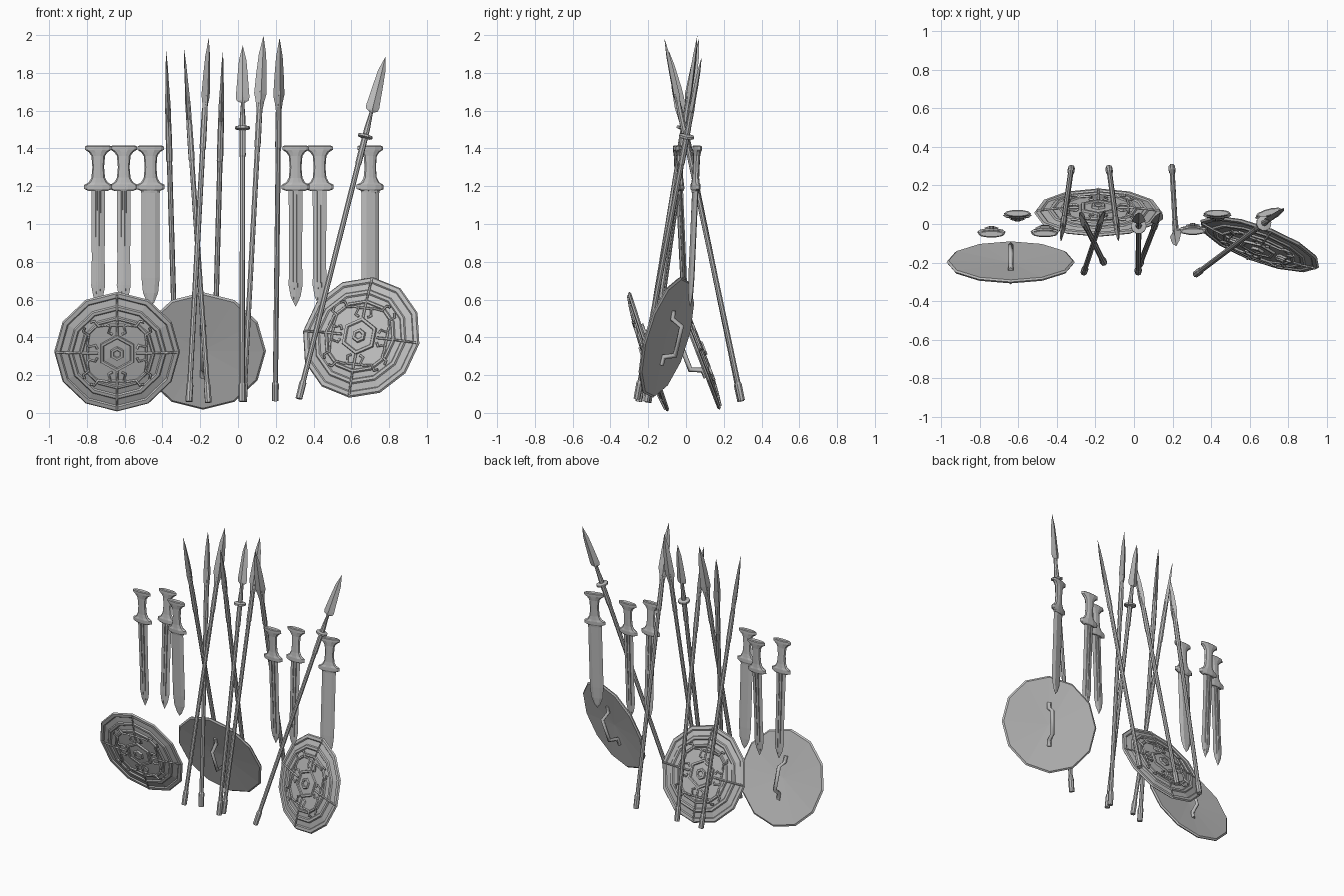
import bpy, bmesh, math
from mathutils import Vector, Matrix

cube = bpy.data.objects.get("Cube")
if cube:
    bpy.data.objects.remove(cube)

metal = bpy.data.materials.new("plain grey")
metal.use_nodes = True
GREY = (0.5, 0.5, 0.5, 1)
metal.diffuse_color = GREY
metal.node_tree.nodes["Principled BSDF"].inputs["Base Color"].default_value = GREY


def add_object(name, mesh, matrix):
    mesh.materials.clear()
    mesh.materials.append(metal)
    obj = bpy.data.objects.new(name, mesh)
    bpy.context.collection.objects.link(obj)
    obj.matrix_world = matrix
    return obj


def loft(name, sections, sides, matrix, phase=0.0):
    """Closed solid through (height, half width, half depth) sections."""
    bm = bmesh.new()
    rings = []
    for h, w, d in sections:
        ring = []
        for k in range(sides):
            a = phase + math.tau * k / sides
            ring.append(bm.verts.new((w * math.cos(a), d * math.sin(a), h)))
        rings.append(ring)
    for low, high in zip(rings, rings[1:]):
        for k in range(sides):
            j = (k + 1) % sides
            bm.faces.new((low[k], low[j], high[j], high[k]))
    bm.faces.new(rings[0][::-1])
    bm.faces.new(rings[-1])
    bmesh.ops.remove_doubles(bm, verts=bm.verts, dist=0.0002)
    bmesh.ops.recalc_face_normals(bm, faces=bm.faces)
    mesh = bpy.data.meshes.new(name)
    bm.to_mesh(mesh)
    bm.free()
    return add_object(name, mesh, matrix)


def rods(name, paths, radius, matrix):
    """Square-section bars swept along several paths, as one mesh."""
    curve = bpy.data.curves.new(name, "CURVE")
    curve.dimensions = "3D"
    curve.bevel_depth = radius
    curve.bevel_resolution = 0
    curve.use_fill_caps = True
    for path in paths:
        spline = curve.splines.new("POLY")
        spline.points.add(len(path) - 1)
        for point, co in zip(spline.points, path):
            point.co = (*co, 1)
    helper = bpy.data.objects.new(name + "_path", curve)
    bpy.context.collection.objects.link(helper)
    bpy.context.view_layer.update()
    ready = helper.evaluated_get(bpy.context.evaluated_depsgraph_get())
    mesh = bpy.data.meshes.new_from_object(ready)
    bpy.data.objects.remove(helper)
    return add_object(name, mesh, matrix)


def frame(origin, up_axis, side_hint):
    """Matrix with local z on up_axis and local x close to side_hint."""
    z = Vector(up_axis).normalized()
    x = Vector(side_hint)
    x = (x - z * x.dot(z)).normalized()
    return Matrix.Translation(origin) @ Matrix((x, z.cross(x), z)).transposed().to_4x4()


# Shields: twelve-sided dish with raised rings, spokes, curls and a back handle
DISH = [(0.012, 0), (0, 0.322), (0.008, 0.333), (0.018, 0.326), (0.02, 0.305),
        (0.013, 0.298), (0.021, 0.262), (0.029, 0.256), (0.03, 0.24), (0.023, 0.233),
        (0.028, 0.203), (0.037, 0.198), (0.038, 0.187), (0.031, 0.182), (0.038, 0)]
CURL = [(0.025, 0.105), (0.045, 0.115), (0.035, 0.15), (0.055, 0.158),
        (0.1, 0.15), (0.12, 0.178), (0.142, 0.172)]


def shield(name, origin, normal, up):
    n = Vector(normal)
    m = frame(origin, n, Vector(up).cross(n))
    loft(name + "_dish", [(h, r, r) for h, r in DISH], 12, m)
    ring = [(0.035, 0.103), (0.046, 0.1), (0.046, 0.085), (0.04, 0.08), (0.042, 0.04),
            (0.054, 0.036), (0.054, 0.022), (0.049, 0.018), (0.049, 0)]
    loft(name + "_boss", [(h, r, r) for h, r in ring], 6, m, math.pi / 6)
    spokes, curls = [], []
    for k in range(4):
        turn = Matrix.Rotation(k * math.pi / 2, 3, "Z")
        spokes.append([turn @ Vector(p) for p in ((0, 0.18, 0.036), (0, 0.25, 0.03), (0, 0.318, 0.02))])
        curls.append([turn @ Vector((x, 0.155, 0.036)) for x in (-0.04, 0.04)])
        curls.append([turn @ Vector((0, y, 0.038)) for y in (0.1, 0.18)])
        for s in (-1, 1):
            curls.append([turn @ Vector((s * x, y, 0.038)) for x, y in CURL])
    rods(name + "_spokes", spokes, 0.006, m)
    rods(name + "_curls", curls, 0.007, m)
    half = [(0, 0.15, 0.004), (0, 0.105, 0.0), (0, 0.08, -0.06)]
    rods(name + "_handle", [half + [(x, -y, z) for x, y, z in half[::-1]]], 0.015, m)


shield("right_shield", (-0.64, -0.19, 0.327), (0, -0.95, -0.31), (0, -0.31, 0.95))
shield("middle_shield", (-0.185, 0.05, 0.325), (0, 0.93, 0.36), (0, -0.36, 0.93))
shield("left_shield", (0.655, -0.095, 0.397), (-0.33, -0.90, 0.27), (0.19, 0.22, 0.96))

# Spear heads: (distance below tip, half width, half depth)
HEADS = {
    "ringed": [(0, 0, 0), (0.08, 0.02, 0.008), (0.16, 0.027, 0.011), (0.275, 0.036, 0.013),
               (0.295, 0.033, 0.013), (0.305, 0.016, 0.014)],
    "socketed": [(0, 0, 0), (0.1, 0.02, 0.008), (0.2, 0.028, 0.012), (0.31, 0.034, 0.013),
                 (0.35, 0.024, 0.014), (0.4, 0.016, 0.014)],
    "leaf": [(0, 0, 0), (0.08, 0.014, 0.006), (0.2, 0.026, 0.01), (0.3, 0.03, 0.012),
             (0.38, 0.022, 0.013), (0.44, 0.013, 0.013)],
}


def spear(name, kind, tip, foot, facing):
    tip, foot = Vector(tip), Vector(foot)
    length = (tip - foot).length
    a = math.radians(facing)
    m = frame(tip, tip - foot, (math.cos(a), math.sin(a), 0))
    loft(name + "_head", [(-d, w, t) for d, w, t in HEADS[kind]], 4, m)
    loft(name + "_midrib", [(-0.06, 0.002, 0.004), (-0.3, 0.009, 0.015), (-0.42, 0.014, 0.015)], 8, m)
    shaft = [(-length, 0.018), (0.09 - length, 0.019), (0.1 - length, 0.014),
             (-0.6, 0.014), (-0.59, 0.017), (-0.4, 0.016), (-0.3, 0.008)]
    loft(name + "_shaft", [(h, r, r) for h, r in shaft], 8, m)
    if kind == "ringed":
        collar = [(-0.455, 0.014), (-0.448, 0.04), (-0.436, 0.04), (-0.43, 0.014)]
        loft(name + "_collar", [(h, r, r) for h, r in collar], 10, m)


SPEARS = [
    ("leaf", (-0.38, -0.09, 1.915), (-0.325, 0.29, 0.06), 90),
    ("leaf", (-0.285, 0.06, 1.925), (-0.157, -0.2, 0.055), 75),
    ("socketed", (-0.155, 0.07, 1.985), (-0.26, -0.25, 0.06), 50),
    ("leaf", (-0.08, -0.09, 1.915), (-0.13, 0.29, 0.06), 90),
    ("ringed", (0.025, 0.06, 1.945), (0.022, -0.25, 0.06), 0),
    ("socketed", (0.135, 0.06, 1.998), (0.03, -0.21, 0.06), 15),
    ("socketed", (0.22, -0.115, 1.985), (0.197, 0.295, 0.065), 30),
    ("ringed", (0.78, 0.083, 1.885), (0.322, -0.26, 0.075), 10),
]
for i, spec in enumerate(SPEARS):
    spear(f"spear_{i + 1}", *spec)

# Swords: waisted grip between two flared ends, hanging point down
GRIP = [(0, 0.06, 0.014), (-0.005, 0.07, 0.019), (-0.022, 0.07, 0.019), (-0.035, 0.05, 0.018),
        (-0.055, 0.036, 0.016), (-0.115, 0.031, 0.016), (-0.17, 0.036, 0.016),
        (-0.195, 0.05, 0.018), (-0.208, 0.074, 0.02), (-0.23, 0.074, 0.02), (-0.24, 0.05, 0.016)]
NARROW = [(-0.23, 0.037, 0.009), (-0.6, 0.034, 0.009), (-0.74, 0.037, 0.009),
          (-0.8, 0.026, 0.007), (-0.855, 0, 0)]
BROAD = [(-0.23, 0.048, 0.012), (-0.7, 0.048, 0.012), (-0.78, 0.04, 0.01),
         (-0.83, 0.02, 0.006), (-0.855, 0, 0)]


def sword(name, x, y, broad, turn):
    lean = 0.045 if y > 0 else -0.045
    a = math.radians(turn)
    m = frame((x, y, 1.415), (0, lean, 1), (math.cos(a), math.sin(a), 0))
    loft(name + "_grip", GRIP, 10, m)
    if broad:
        loft(name + "_blade", BROAD, 6, m)
        loft(name + "_blade_collar", [(-0.23, 0.05, 0.017), (-0.25, 0.05, 0.015)], 8, m)
    else:
        loft(name + "_blade", NARROW, 4, m)
        for s in (-1, 1):
            rib = m @ Matrix.Translation((s * 0.009, 0, 0))
            loft(name + "_rib", [(-0.23, 0.006, 0.014), (-0.72, 0.005, 0.012), (-0.82, 0.001, 0.004)], 6, rib)


SWORDS = [(-0.74, -0.052, False, 0), (-0.605, 0.055, False, 0), (-0.463, -0.05, True, 0),
          (0.305, -0.038, False, 0), (0.432, 0.056, False, 0), (0.7, 0.06, True, 15)]
for i, spec in enumerate(SWORDS):
    sword(f"sword_{i + 1}", *spec)
